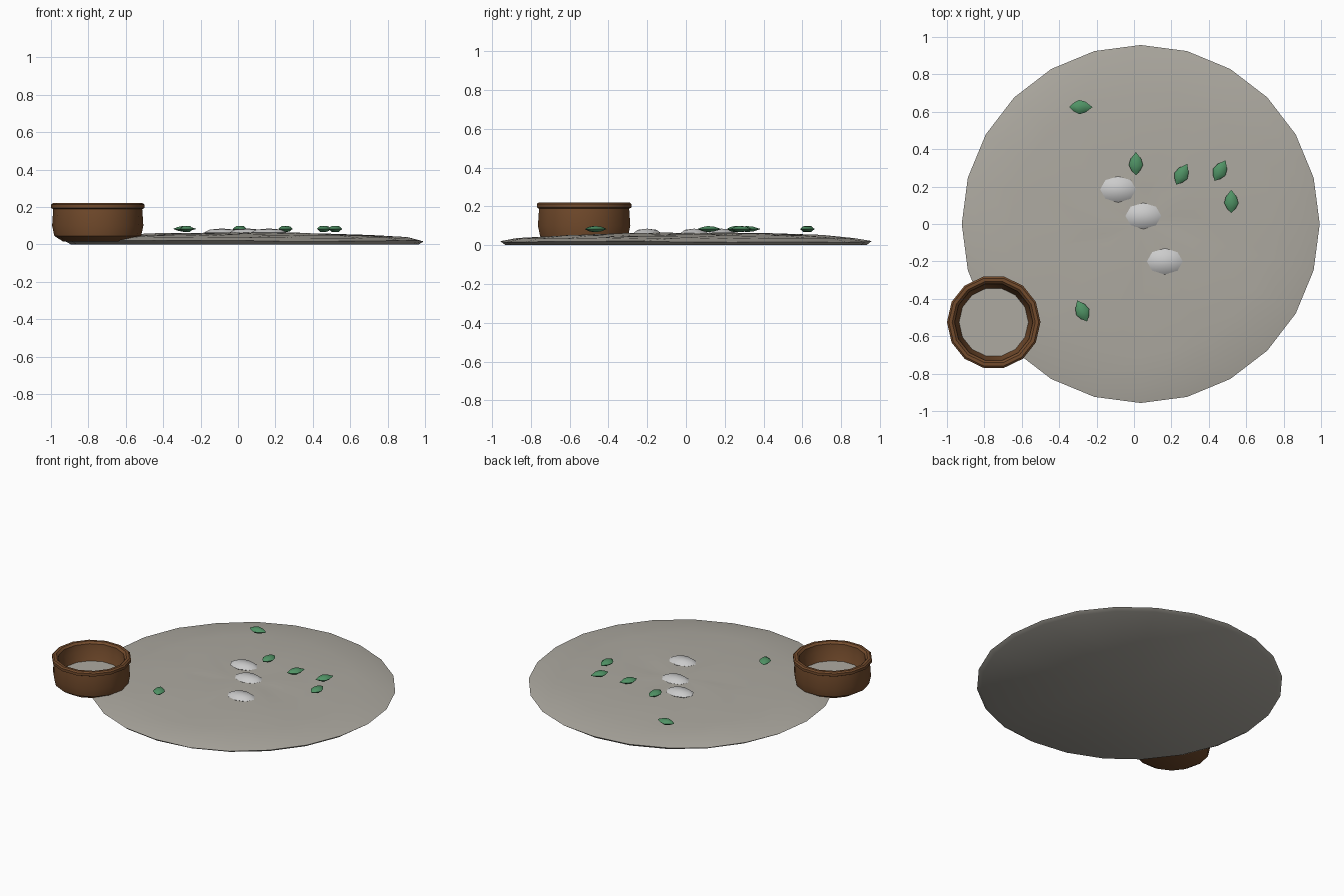
import bpy, bmesh, math, random
from mathutils import Matrix, Vector

if "Cube" in bpy.data.objects:
    bpy.data.objects.remove(bpy.data.objects["Cube"])

random.seed(4)


def material(name, rgb):
    m = bpy.data.materials.new(name)
    m.diffuse_color = (*rgb, 1)
    m.use_nodes = True
    m.node_tree.nodes["Principled BSDF"].inputs["Base Color"].default_value = m.diffuse_color
    return m


STONE = material("pale_stone", (0.42, 0.40, 0.355))
CLAY = material("brown_clay", (0.17, 0.07, 0.025))
LEAF = material("leaf_green", (0.08, 0.29, 0.13))
PEBBLE = material("light_pebble", (0.62, 0.62, 0.63))


def lathe(name, profile, sides, mat, loc=(0, 0, 0), wobble=0.0, smooth=40):
    """Revolve (radius, z) points; radius 0 makes a pole."""
    bm = bmesh.new()
    rings = []
    for r, z in profile:
        if r == 0:
            rings.append([bm.verts.new((0, 0, z))] * sides)
            continue
        ring = []
        for i in range(sides):
            a = 2 * math.pi * i / sides
            dz = random.uniform(-wobble, wobble) if z > 0 else 0
            ring.append(bm.verts.new((r * math.cos(a), r * math.sin(a), z + dz)))
        rings.append(ring)
    for low, high in zip(rings, rings[1:]):
        for i in range(sides):
            j = (i + 1) % sides
            quad = list(dict.fromkeys((low[i], low[j], high[j], high[i])))
            bm.faces.new(quad)
    return finish(name, bm, mat, loc, 0, smooth)


def finish(name, bm, mat, loc, turn, smooth, tilt=0):
    bmesh.ops.recalc_face_normals(bm, faces=bm.faces)
    me = bpy.data.meshes.new(name)
    bm.to_mesh(me)
    bm.free()
    me.materials.append(mat)
    ob = bpy.data.objects.new(name, me)
    bpy.context.collection.objects.link(ob)
    ob.location = loc
    ob.rotation_euler = (tilt, 0, math.radians(turn))
    bpy.context.view_layer.objects.active = ob
    ob.select_set(True)
    bpy.ops.object.shade_smooth_by_angle(angle=math.radians(smooth))
    ob.select_set(False)
    return ob


# Low domed slab
lathe("ground_slab",
      [(0, 0), (0.93, 0), (0.957, 0.018), (0.87, 0.036), (0.70, 0.049),
       (0.45, 0.058), (0.2, 0.061), (0, 0.062)],
      24, STONE, (0.036, 0, 0), wobble=0.004)

# Clay bowl with a rolled rim, and its pale filling
BOWL = (-0.75, -0.525, 0)
lathe("bowl",
      [(0, 0.015), (0.185, 0.015), (0.232, 0.045), (0.244, 0.10), (0.238, 0.188),
       (0.25, 0.194), (0.25, 0.212), (0.24, 0.22), (0.222, 0.22), (0.209, 0.207),
       (0.205, 0.16), (0.182, 0.09), (0, 0.09)],
      14, CLAY, BOWL, smooth=35)
lathe("bowl_filling", [(0, 0.085), (0.186, 0.085), (0.186, 0.1), (0, 0.1)],
      14, STONE, BOWL, smooth=30)

# Flat pebbles
for n, (x, y) in enumerate([(-0.085, 0.185), (0.05, 0.043), (0.165, -0.2)], 1):
    ob = lathe(f"pebble_{n}", [(0, -0.022), (0.7, -0.016), (1, 0), (0.7, 0.016), (0, 0.022)],
               8, PEBBLE, (x, y, 0.063), smooth=45)
    ob.scale = (0.096, 0.07, 1)


def leaf(name, x, y, turn, z=0.083):
    """Plump pointed leaf: hexagonal sections between two tips."""
    bm = bmesh.new()
    sections = [(-0.036, 0.024, 0.012), (-0.008, 0.038, 0.018), (0.025, 0.029, 0.014)]
    rings = []
    for u, w, h in sections:
        rings.append([bm.verts.new((u, w * math.cos(k * math.pi / 3),
                                    h * math.sin(k * math.pi / 3))) for k in range(6)])
    rings.insert(0, [bm.verts.new((-0.062, 0, 0))] * 6)
    rings.append([bm.verts.new((0.063, 0, 0))] * 6)
    for a, b in zip(rings, rings[1:]):
        for i in range(6):
            j = (i + 1) % 6
            bm.faces.new(list(dict.fromkeys((a[i], a[j], b[j], b[i]))))
    finish(name, bm, LEAF, (x, y, z), turn, 40)


# Scattered leaves
for n, spot in enumerate([(-0.285, 0.625, 0), (0.01, 0.322, 90), (0.255, 0.265, 62),
                          (0.46, 0.285, 62), (0.52, 0.12, 90), (-0.277, -0.465, 115)], 1):
    leaf(f"leaf_{n}", *spot)
